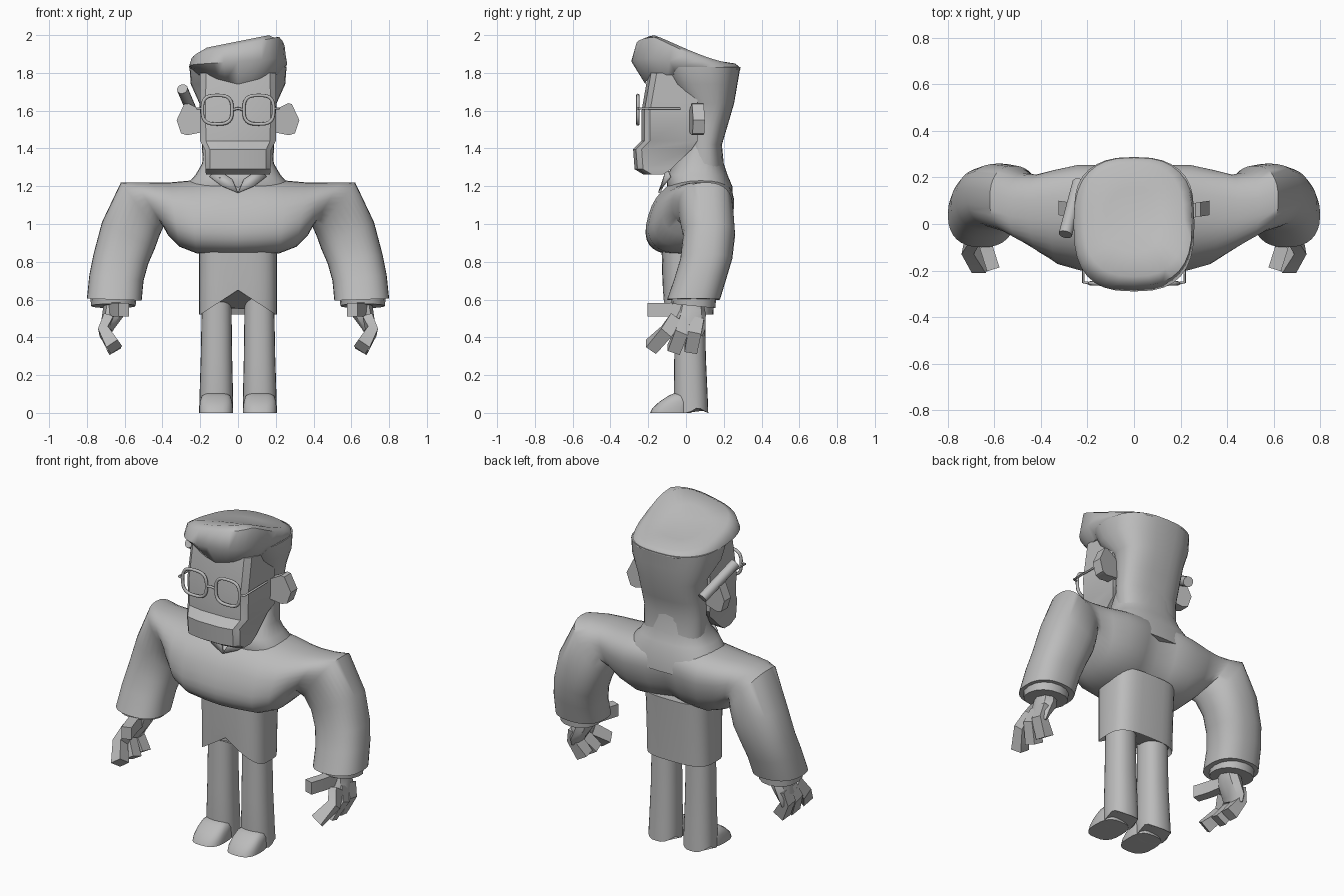
import bpy, bmesh, math
from mathutils import Vector

cube = bpy.data.objects.get("Cube")
if cube:
    bpy.data.objects.remove(cube, do_unlink=True)

grey = bpy.data.materials.new("clay_grey")
grey.use_nodes = True
COLOR = (0.5, 0.5, 0.5, 1)
grey.diffuse_color = COLOR
grey.node_tree.nodes["Principled BSDF"].inputs["Base Color"].default_value = COLOR


def finish(name, bm, angle=40):
    bmesh.ops.recalc_face_normals(bm, faces=bm.faces)
    mesh = bpy.data.meshes.new(name)
    bm.to_mesh(mesh)
    bm.free()
    obj = bpy.data.objects.new(name, mesh)
    bpy.context.collection.objects.link(obj)
    mesh.materials.append(grey)
    bpy.ops.object.select_all(action='DESELECT')
    obj.select_set(True)
    bpy.context.view_layer.objects.active = obj
    bpy.ops.object.shade_smooth_by_angle(angle=math.radians(angle))
    return obj


def loft(name, rings, angle=40):
    """Skin a list of equal rings and cap both ends."""
    bm = bmesh.new()
    rows = [[bm.verts.new(p) for p in ring] for ring in rings]
    n = len(rows[0])
    for a, b in zip(rows, rows[1:]):
        for i in range(n):
            j = (i + 1) % n
            bm.faces.new((a[i], a[j], b[j], b[i]))
    bm.faces.new(rows[0])
    bm.faces.new(rows[-1])
    return finish(name, bm, angle)


def unit(n, power):
    """Points of a unit superellipse."""
    pts = []
    for i in range(n):
        c, s = math.cos(math.tau * i / n), math.sin(math.tau * i / n)
        pts.append((math.copysign(abs(c) ** (2 / power), c),
                    math.copysign(abs(s) ** (2 / power), s)))
    return pts


def level(z, cx, rx, y0, y1, power=2.5, n=32):
    """Horizontal ring; z is a height or a function of x and y."""
    ring = []
    for u, v in unit(n, power):
        x, y = cx + rx * u, (y0 + y1) / 2 + (y1 - y0) / 2 * v
        ring.append((x, y, z(x, y) if callable(z) else z))
    return ring


def tube(name, path, sizes, up, n=4, angle=40):
    """Bar along a path; sizes are half width along up and half thickness."""
    path = [Vector(p) for p in path]
    rings = []
    for i, p in enumerate(path):
        d = (path[min(i + 1, len(path) - 1)] - path[max(i - 1, 0)]).normalized()
        side = d.cross(Vector(up)).normalized()
        top = side.cross(d)
        w, t = sizes[i]
        if n == 4:
            pts = [(1, 1), (-1, 1), (-1, -1), (1, -1)]
        else:
            pts = unit(n, 2)
        rings.append([p + top * (w * a) + side * (t * b) for a, b in pts])
    return loft(name, rings, angle)


def wire(name, points, radius, cyclic=False):
    curve = bpy.data.curves.new(name, 'CURVE')
    curve.dimensions = '3D'
    curve.bevel_depth = radius
    curve.bevel_resolution = 2
    curve.use_fill_caps = True
    spline = curve.splines.new('POLY')
    spline.points.add(len(points) - 1)
    for sp, p in zip(spline.points, points):
        sp.co = (*p, 1)
    spline.use_cyclic_u = cyclic
    curve.materials.append(grey)
    bpy.context.collection.objects.link(bpy.data.objects.new(name, curve))


# Chest, shoulders and sleeves: lower point, upper point, front and back depth, lean
half = [((0, .84), (0, 1.24), -.2, .2, .06),
        ((.1, .84), (.1, 1.25), -.2, .24, .06),
        ((.22, .845), (.25, 1.23), -.19, .245, .05),
        ((.31, .88), (.36, 1.22), -.165, .225, .04),
        ((.37, .94), (.45, 1.22), -.12, .21, .02),
        ((.395, .985), (.54, 1.22), -.075, .22, 0),
        ((.415, .94), (.62, 1.22), -.04, .25, 0),
        ((.44, .87), (.72, 1.01), -.015, .26, 0),
        ((.475, .79), (.765, .84), -.03, .245, 0),
        ((.50, .70), (.787, .73), -.06, .215, 0),
        ((.51, .595), (.80, .605), -.1, .18, 0)]


def section(sign, a, b, y0, y1, lean):
    ring = []
    for u, v in unit(32, 2.4):
        t = (u + 1) / 2
        ring.append((sign * (a[0] + (b[0] - a[0]) * t),
                     (y0 + y1) / 2 + (y1 - y0) / 2 * v + lean * u,
                     a[1] + (b[1] - a[1]) * t))
    return ring


loft("torso_and_sleeves", [section(-1, *h) for h in reversed(half[1:])]
     + [section(1, *h) for h in half], 50)

# Shirt tail with a notched front hem


def hem(x, y):
    return .52 + (.13 * max(0, 1 - abs(x) / .2) if y < 0 else 0)


loft("shirt_tail", [level(.9, 0, .205, -.13, .17, 3.2),
                    level(.7, 0, .206, -.125, .155, 3.2),
                    level(hem, 0, .207, -.12, .145, 3.2),
                    level(lambda x, y: hem(x, y) + .03, 0, .19, -.105, .13, 3.2)])

# Neck base
loft("neck", [level(1.1, 0, .32, -.06, .25), level(1.2, 0, .28, -.1, .245),
              level(1.26, 0, .225, -.1, .22), level(1.32, 0, .19, -.06, .2),
              level(1.42, 0, .18, 0, .19)], 60)

# Back of the head, widening upward
loft("back_hair", [level(1.3, 0, .188, 0, .2), level(1.42, 0, .19, .01, .19),
                   level(1.52, 0, .195, .01, .22), level(1.64, 0, .205, 0, .255),
                   level(1.74, 0, .25, -.1, .272), level(1.83, 0, .257, -.16, .288)], 60)

# Swept hair with a raised front


def crown(x, y):
    rise = min(1, max(0, (.25 - y) / .42)) ** 1.4
    return 1.85 + (.117 + .2 * x) * rise


def hairline(x, y):
    return 1.79 - (.05 * max(0, 1 - abs(x) / .2) if y < -.1 else 0)


loft("swept_hair", [level(hairline, 0, .215, -.215, .265, 2.8),
                    level(lambda x, y: 1.82 + .35 * (crown(x, y) - 1.85),
                          0, .26, -.29, .288, 2.7),
                    level(lambda x, y: crown(x, y) - .02, 0, .25, -.265, .285, 2.7),
                    level(crown, 0, .215, -.225, .26, 2.6),
                    level(crown, 0, .12, -.12, .15, 2.4),
                    level(crown, 0, .03, -.03, .04, 2)], 55)

# Face with protruding jaw: height, half width, front, back
face = [(1.262, .17, -.225, -.12), (1.29, .173, -.272, -.08),
        (1.395, .176, -.28, .03), (1.44, .2, -.235, .06),
        (1.6, .202, -.235, .06), (1.8, .2, -.2, .06)]
loft("face", [[(-w, back, z), (-w, front + .045, z), (-w * .85, front + .015, z),
               (-w * .4, front, z), (w * .4, front, z), (w * .85, front + .015, z),
               (w, front + .045, z), (w, back, z)] for z, w, front, back in face], 28)

# Pencil tucked over the right ear
tube("ear_pencil", [(-.235, .18, 1.575), (-.295, -.045, 1.715)],
     [(.029, .029)] * 2, (0, 0, 1), 12)

# Spectacle bridge
wire("glasses_bridge", [(-.03, -.255, 1.605), (0, -.258, 1.612), (.03, -.255, 1.605)], .007)

for s, side in ((1, "left"), (-1, "right")):
    # Spectacle rim and temple bar
    wire(side + "_glasses_rim", [(s * .11 + .079 * u, -.255, 1.605 + .076 * v)
                                 for u, v in unit(32, 3)], .009, True)
    wire(side + "_glasses_arm", [(s * .19, -.255, 1.612), (s * .218, -.25, 1.612),
                                 (s * .216, -.03, 1.612)], .006)

    # Ear
    outline = [(.17, 1.49), (.27, 1.47), (.302, 1.48), (.325, 1.55),
               (.285, 1.635), (.265, 1.64), (.17, 1.59)]
    loft(side + "_ear", [[(s * x, y + .15 * (x - .27), z) for x, z in outline]
                         for y in (.03, .092)], 30)

    # Collar flap
    bm = bmesh.new()
    flap = [(.0, -.142, 1.165), (.085, -.125, 1.2), (.15, -.085, 1.25),
            (.11, -.1, 1.29), (.03, -.118, 1.235)]
    bm.faces.new([bm.verts.new((s * x, y, z)) for x, y, z in flap])
    obj = finish(side + "_collar", bm)
    solid = obj.modifiers.new("thickness", 'SOLIDIFY')
    solid.thickness = .012
    solid.offset = 0

    # Sleeve cuff
    loft(side + "_cuff", [level(lambda x, y: .62 - .08 * y, s * .66, .122, -.08, .16, 2.2, 16),
                          level(lambda x, y: .57 - .1 * y, s * .66, .118, -.075, .155, 2.2, 16)])

    # Hand: palm, three curled fingers and a thumb
    tube(side + "_palm", [(s * .65, .03, .59), (s * .66, .03, .53), (s * .69, .02, .46),
                          (s * .695, .01, .43)],
         [(.06, .06), (.075, .058), (.085, .038), (.08, .028)], (0, 1, 0), 8)
    for finger, y0, y1, tip in (("front", -.05, -.185, .35), ("middle", .005, -.065, .335),
                                ("back", .06, .025, .335)):
        tube(side + "_" + finger + "_finger",
             [(s * .69, y0, .5), (s * .71, y0 + (y1 - y0) * .4, .43), (s * .655, y1, tip)],
             [(.036, .026), (.035, .027), (.034, .036)], (0, 1, 0), angle=30)
    tube(side + "_thumb", [(s * .655, -.01, .55), (s * .635, -.1, .545), (s * .605, -.195, .545)],
         [(.038, .03), (.036, .028), (.036, .028)], (0, 0, 1), angle=30)

    # Trouser leg with arched heel hem
    loft(side + "_leg", [level(.62, s * .113, .078, -.06, .1, 2.3, 24),
                         level(.3, s * .114, .083, -.062, .105, 2.3, 24),
                         level(.08, s * .115, .089, -.065, .115, 2.3, 24),
                         level(lambda x, y: .03 * max(0, 1 - abs(y - .065) / .05),
                               s * .116, .09, -.06, .118, 2.3, 24)])
    # Shoe
    loft(side + "_shoe", [level(0, s * .116, .09, -.19, .03, 2.8, 24),
                          level(.025, s * .116, .09, -.178, .03, 2.8, 24),
                          level(.06, s * .116, .086, -.14, .03, 2.8, 24),
                          level(.09, s * .116, .076, -.095, .02, 2.8, 24),
                          level(.105, s * .116, .05, -.06, .01, 2.5, 24)], 50)
